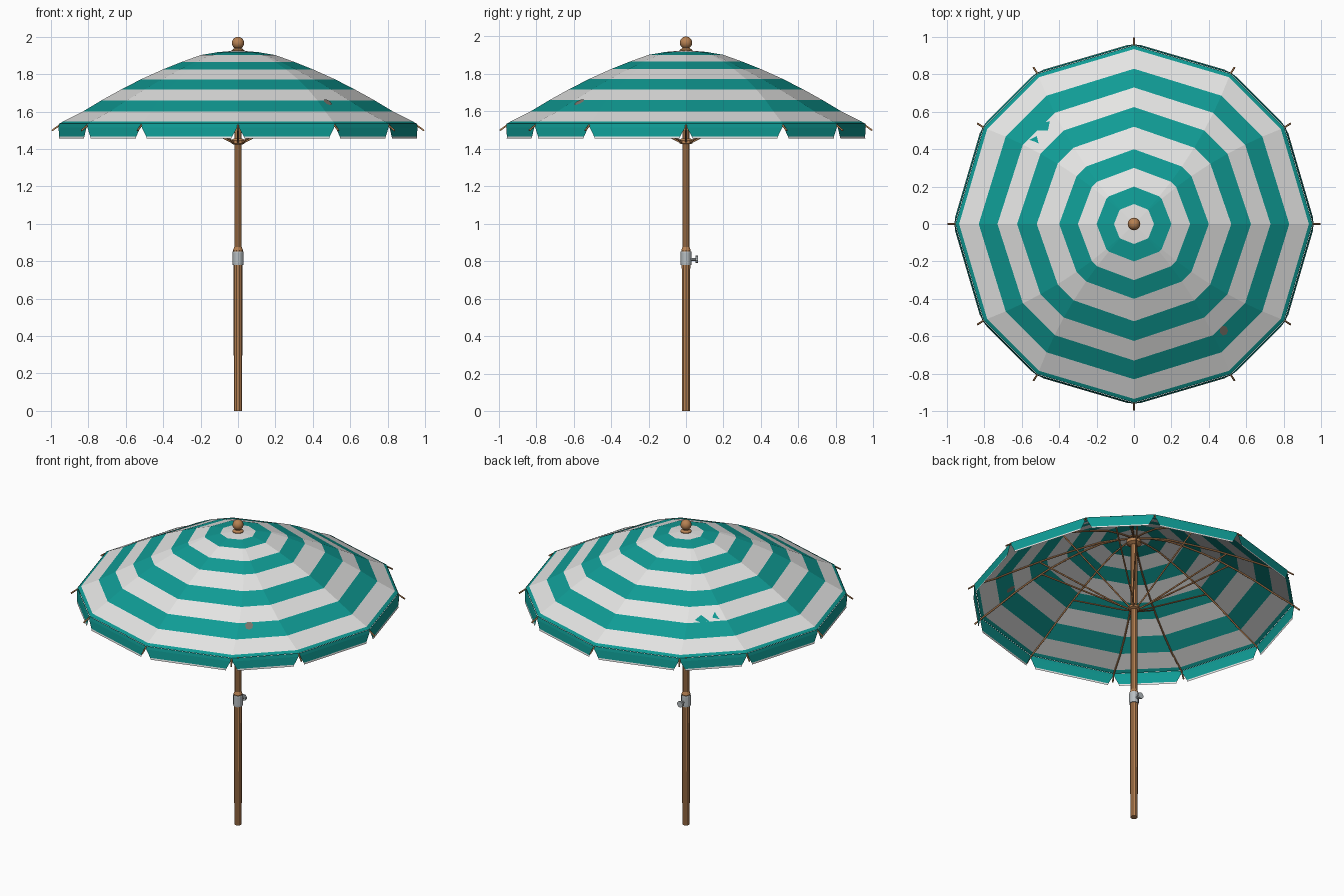
import bpy, math
from mathutils import Vector
from mathutils.bvhtree import BVHTree

cube = bpy.data.objects.get("Cube")
if cube:
    bpy.data.objects.remove(cube)


def material(name, color):
    m = bpy.data.materials.new(name)
    m.use_nodes = True
    m.diffuse_color = (*color, 1)
    m.node_tree.nodes["Principled BSDF"].inputs["Base Color"].default_value = (*color, 1)
    return m


TEAL = material("teal cloth", (0.005, 0.33, 0.3))
WHITE = material("white cloth", (0.78, 0.78, 0.77))
WOOD = material("wood", (0.47, 0.22, 0.085))
METAL = material("grey metal", (0.48, 0.52, 0.54))
STAIN = material("worn patch", (0.2, 0.18, 0.15))


def mesh_object(name, verts, faces, mats, indices=None):
    me = bpy.data.meshes.new(name)
    me.from_pydata([tuple(v) for v in verts], [], faces)
    for m in mats:
        me.materials.append(m)
    if indices:
        me.polygons.foreach_set("material_index", indices)
    ob = bpy.data.objects.new(name, me)
    bpy.context.collection.objects.link(ob)
    return ob


def lathe(name, profile, mat, sides=12):
    """Closed turned part from (radius, height) pairs."""
    verts, faces = [], []
    for r, z in profile:
        for i in range(sides):
            a = math.tau * i / sides
            verts.append((r * math.cos(a), r * math.sin(a), z))
    for k in range(len(profile) - 1):
        for i in range(sides):
            j = (i + 1) % sides
            faces.append((k * sides + i, k * sides + j,
                          (k + 1) * sides + j, (k + 1) * sides + i))
    faces.append(tuple(reversed(range(sides))))
    faces.append(tuple(range(len(verts) - sides, len(verts))))
    return mesh_object(name, verts, faces, [mat])


def rods(name, paths, radius, mat):
    cu = bpy.data.curves.new(name, "CURVE")
    cu.dimensions = "3D"
    cu.bevel_depth = radius
    cu.bevel_resolution = 1
    cu.use_fill_caps = True
    for path in paths:
        sp = cu.splines.new("POLY")
        sp.points.add(len(path) - 1)
        for p, co in zip(sp.points, path):
            p.co = (*co, 1)
    cu.materials.append(mat)
    ob = bpy.data.objects.new(name, cu)
    bpy.context.collection.objects.link(ob)


# Dome: (radius, height) at each stripe border
DOME = [(0.02, 1.925), (0.107, 1.918), (0.2, 1.902), (0.3, 1.866), (0.4, 1.826),
        (0.52, 1.772), (0.625, 1.718), (0.73, 1.66), (0.83, 1.6),
        (0.935, 1.547), (0.955, 1.535)]
RIBS = 12


def rib_point(i, r, z):
    """Point on rib i; the diagonal ribs run in pairs that close up inward."""
    quarter, k = divmod(i % RIBS, 3)
    spread = math.radians(12.3) * min(r / 0.95, 1)
    a = quarter * math.pi / 2
    if k:
        a += math.pi / 4 + (spread if k == 2 else -spread)
    return Vector((r * math.cos(a), r * math.sin(a), z))


# Striped canopy
verts = [rib_point(i, r, z) for r, z in DOME for i in range(RIBS)]
faces, stripe = [], []
for k in range(len(DOME) - 1):
    for i in range(RIBS):
        j = (i + 1) % RIBS
        faces.append((k * RIBS + i, k * RIBS + j, (k + 1) * RIBS + j, (k + 1) * RIBS + i))
        stripe.append((k + 1) % 2)
mesh_object("canopy", verts, faces, [TEAL, WHITE], stripe)
surface = BVHTree.FromPolygons(verts, faces)

# Hanging valance: one notched flap per panel with a white hem
verts, faces, tint = [], [], []
for i in range(RIBS):
    a, b = (rib_point(n, 0.957, 1.535) for n in (i, i + 1))
    along = (b - a).normalized()
    out = Vector((a.x + b.x, a.y + b.y, 0)).normalized()

    def row(z, inset, flare):
        drop = Vector((0, 0, z - a.z))
        return [a + along * inset + out * flare + drop,
                b - along * inset + out * flare + drop]

    base = len(verts)
    for z, inset, flare in ((1.535, 0, 0), (1.515, 0.004, 0.004),
                            (1.466, 0.03, 0.008), (1.455, 0.033, 0.01)):
        verts += row(z, inset, flare)
    for k in range(3):
        n = base + 2 * k
        faces.append((n, n + 1, n + 3, n + 2))
        tint.append(1 if k == 2 else 0)
mesh_object("valance", verts, faces, [TEAL, WHITE], tint)


# Worn marks laid on the cloth
def mark(name, points, mat, lift):
    pts = []
    for x, y in points:
        hit = surface.ray_cast(Vector((x, y, 3)), Vector((0, 0, -1)))[0]
        pts.append(hit + Vector((0, 0, lift)))
    mesh_object(name, pts, [tuple(range(len(pts)))], [mat])


spot = [(0.48 + 0.023 * math.cos(t * math.tau / 7),
         -0.57 + 0.027 * math.sin(t * math.tau / 7)) for t in range(7)]
mark("stain_top", spot, STAIN, 0.004)
mark("stain_underside", spot, STAIN, -0.004)
mark("smudge_upper", [(-0.46, 0.5), (-0.45, 0.55), (-0.49, 0.54), (-0.52, 0.5)], TEAL, 0.004)
mark("smudge_lower", [(-0.51, 0.43), (-0.52, 0.47), (-0.56, 0.45), (-0.53, 0.44)], TEAL, 0.004)

# Ribs with tips beyond the cloth, and struts up from the sliding hub
below = Vector((0, 0, -0.008))
rods("ribs", [[rib_point(i, r, z) + below for r, z in DOME]
              + [rib_point(i, 0.995, 1.498)] for i in range(RIBS)], 0.005, WOOD)
rods("struts", [[rib_point(i, 0.03, 1.435), rib_point(i, 0.09, 1.465),
                 rib_point(i, 0.56, 1.74)] for i in range(RIBS)], 0.005, WOOD)

# Pole, hubs and finial
lathe("lower_pole", [(0.022, 0), (0.024, 0.82)], WOOD, 10)
lathe("upper_pole", [(0.022, 0.8), (0.026, 0.86), (0.02, 0.875), (0.02, 1.93)], WOOD, 10)
lathe("sliding_hub", [(0.025, 1.425), (0.036, 1.43), (0.036, 1.445), (0.025, 1.455)], WOOD)
lathe("top_hub", [(0.025, 1.87), (0.045, 1.88), (0.045, 1.9), (0.025, 1.91)], WOOD)
lathe("finial_neck", [(0.034, 1.918), (0.034, 1.928), (0.02, 1.938), (0.02, 1.95)], WOOD)

bpy.ops.mesh.primitive_uv_sphere_add(segments=16, ring_count=10, radius=0.033,
                                     location=(0, 0, 1.967))
ball = bpy.context.object
ball.name = "finial_ball"
ball.data.materials.append(WOOD)
bpy.ops.object.shade_smooth_by_angle()

# Metal collar with its thumb screw
lathe("collar", [(0.028, 0.78), (0.029, 0.79), (0.029, 0.845), (0.028, 0.852)], METAL)


def pin(name, radius, depth, y):
    bpy.ops.mesh.primitive_cylinder_add(vertices=10, radius=radius, depth=depth,
                                        location=(0, y, 0.81),
                                        rotation=(math.pi / 2, 0, 0))
    ob = bpy.context.object
    ob.name = name
    ob.data.materials.append(METAL)


pin("screw_shaft", 0.008, 0.035, 0.04)
pin("screw_knob", 0.02, 0.012, 0.058)
